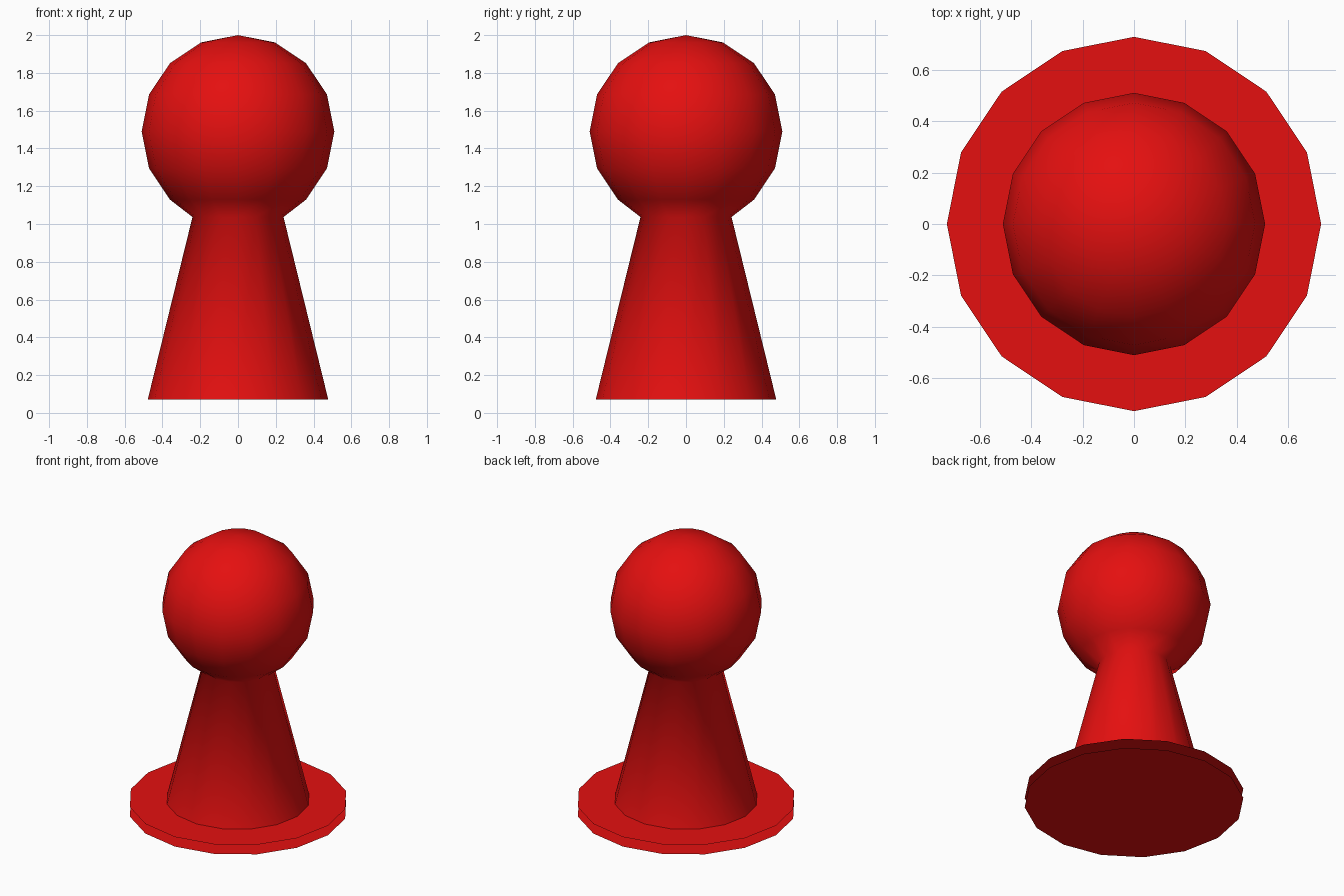
import bpy, bmesh, math

if "Cube" in bpy.data.objects:
    bpy.data.objects.remove(bpy.data.objects["Cube"])

SIDES = 16
BASE_Z = 0.07

red = bpy.data.materials.new("red")
red.diffuse_color = (0.78, 0.005, 0.005, 1)
red.use_nodes = True
red.node_tree.nodes["Principled BSDF"].inputs["Base Color"].default_value = red.diffuse_color


def finish(bm, name, smooth):
    me = bpy.data.meshes.new(name)
    for f in bm.faces:
        f.smooth = smooth
    bm.to_mesh(me)
    bm.free()
    me.materials.append(red)
    ob = bpy.data.objects.new(name, me)
    bpy.context.collection.objects.link(ob)
    return ob


def ring(bm, r, z):
    step = 2 * math.pi / SIDES
    return [bm.verts.new((r * math.cos(i * step), r * math.sin(i * step), z))
            for i in range(SIDES)]


def bridge(bm, low, high):
    for i in range(SIDES):
        j = (i + 1) % SIDES
        bm.faces.new((low[i], low[j], high[j], high[i]))


# Pawn body: tapered stem flowing into a round head
bm = bmesh.new()
profile = [(0.478, BASE_Z), (0.241, 1.037)]
R, CZ = 0.51, 1.49
for k in range(-2, 4):
    a = k * math.pi / 8
    profile.append((R * math.cos(a), CZ + R * math.sin(a)))
rings = [ring(bm, r, z) for r, z in profile]
for low, high in zip(rings, rings[1:]):
    bridge(bm, low, high)
top = bm.verts.new((0, 0, CZ + R))
for i in range(SIDES):
    bm.faces.new((rings[-1][i], rings[-1][(i + 1) % SIDES], top))
finish(bm, "pawn_body", True)

# Foot: flat collar around the stem (the rim is open)
bm = bmesh.new()
bridge(bm, ring(bm, 0.728, BASE_Z), ring(bm, 0.478, BASE_Z))
finish(bm, "foot_collar", False)

# Foot: underside disc, facing down
bm = bmesh.new()
bm.faces.new(list(reversed(ring(bm, 0.728, 0))))
finish(bm, "foot_underside", False)
